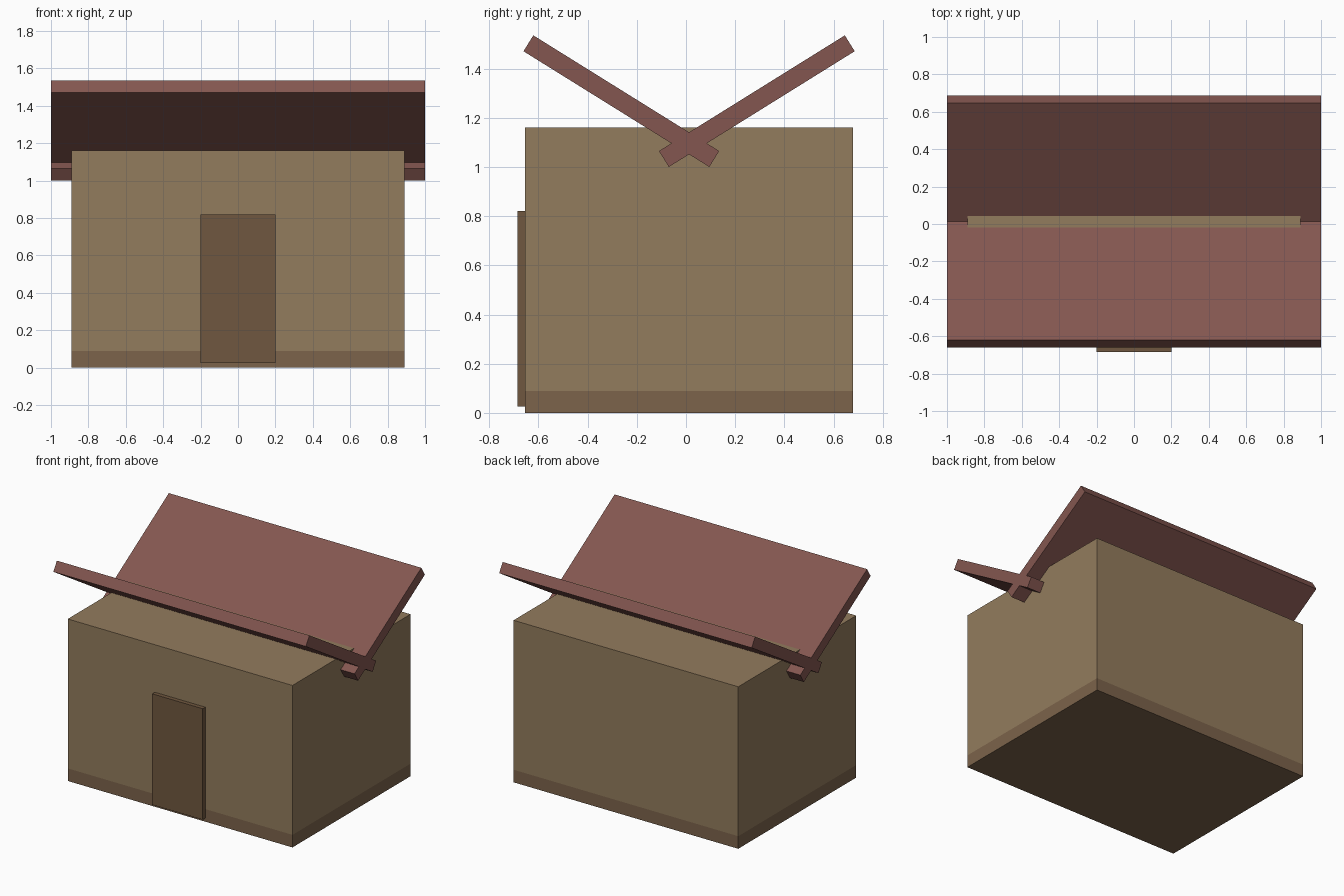
import bpy, math

if "Cube" in bpy.data.objects:
    bpy.data.objects.remove(bpy.data.objects["Cube"])

def material(name, rgb):
    m = bpy.data.materials.new(name)
    m.diffuse_color = (*rgb, 1)
    m.use_nodes = True
    m.node_tree.nodes["Principled BSDF"].inputs["Base Color"].default_value = m.diffuse_color
    return m

def box(name, center, size, mat, tilt=0):
    bpy.ops.mesh.primitive_cube_add(size=1, location=center)
    ob = bpy.context.object
    ob.name = name
    ob.scale = size
    bpy.ops.object.transform_apply(location=False, rotation=False, scale=True)
    ob.rotation_euler.x = tilt
    ob.data.materials.append(mat)
    return ob

plaster = material("plaster", (0.29, 0.20, 0.11))
stone = material("stone", (0.20, 0.125, 0.07))
wood = material("wood", (0.16, 0.096, 0.05))
tile = material("roof_tile", (0.23, 0.094, 0.08))

MID = 0.0125  # house centre line in y

# House body on its plinth
box("plinth", (0, MID, 0.045), (1.78, 1.335, 0.09), stone)
box("walls", (0, MID, 0.625), (1.78, 1.335, 1.07), plaster)

# Door standing proud of the front wall
box("door", (0, -0.67, 0.4225), (0.4, 0.03, 0.795), wood)

# Two roof slabs crossing in a V at the centre
for name, side in (("roof_back", 1), ("roof_front", -1)):
    box(name, (0, MID + side * 0.2755, 1.2675), (2.0, 0.89, 0.076), tile,
        side * math.radians(31.9))
